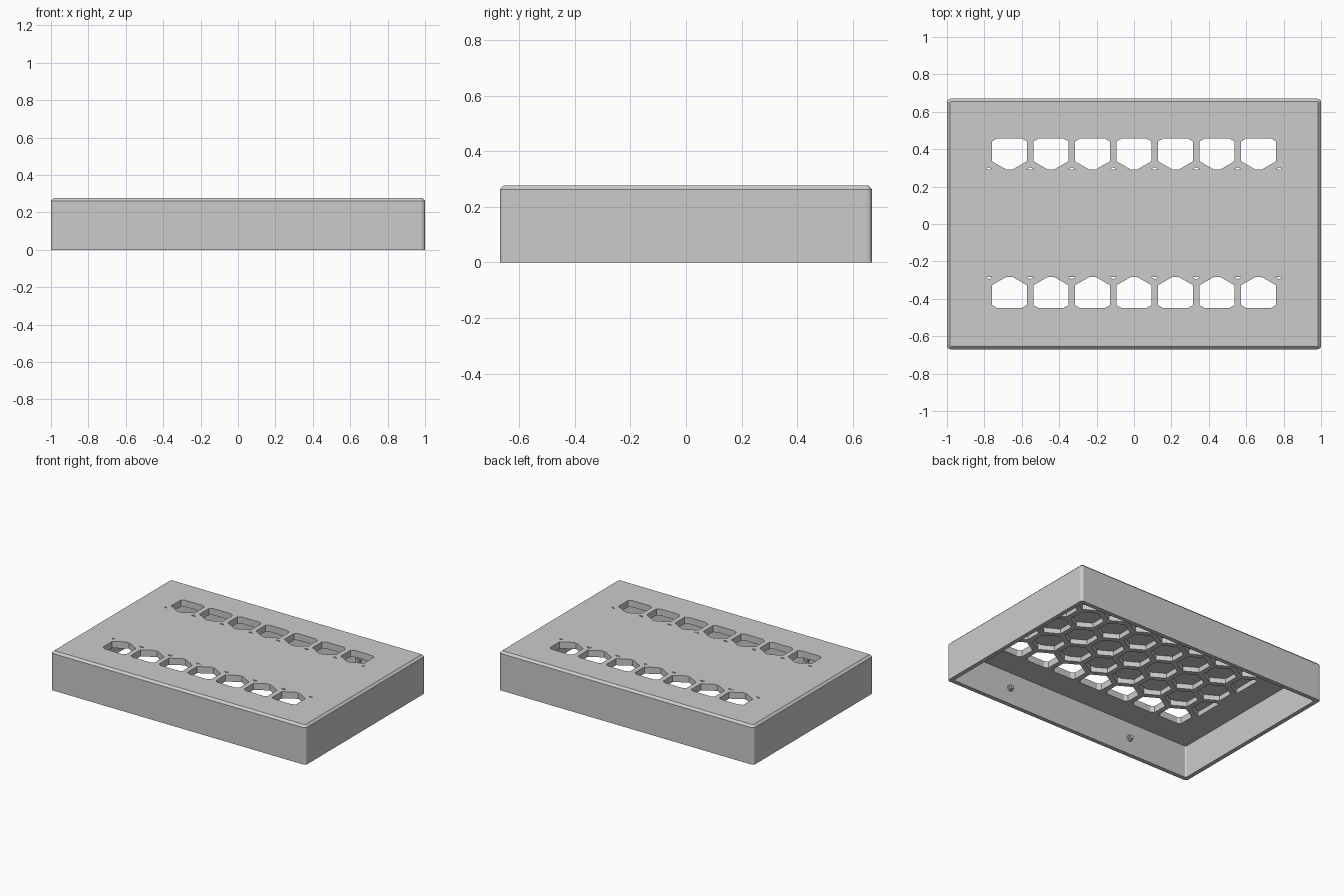
import bpy, bmesh, math
from mathutils import Matrix

if "Cube" in bpy.data.objects:
    bpy.data.objects.remove(bpy.data.objects["Cube"])

HX, HY, TOP, CEIL, WALL, CHAMFER = 1.0, 0.67, 0.277, 0.23, 0.03, 0.015
PITCH, ROW, RADIUS = 0.222, 0.1922, 0.107
CLIP_X, CLIP_Y, COVER_Y, SHIFT_Y = 0.785, 0.452, 0.287, 0.004
POCKET_TOP = 0.265

grey = bpy.data.materials.new("plastic_grey")
grey.use_nodes = True
colour = (0.6, 0.6, 0.6, 1)
grey.diffuse_color = colour
grey.node_tree.nodes["Principled BSDF"].inputs["Base Color"].default_value = colour


def make_object(name, bm):
    mesh = bpy.data.meshes.new(name)
    bmesh.ops.recalc_face_normals(bm, faces=bm.faces[:])
    bm.to_mesh(mesh)
    bm.free()
    mesh.materials.clear()
    mesh.materials.append(grey)
    obj = bpy.data.objects.new(name, mesh)
    bpy.context.collection.objects.link(obj)
    return obj


def rounded_rectangle(inset, radius, steps=4):
    """Counter-clockwise outline of the cover, moved inward by inset."""
    points = []
    corners = ((1, 1), (-1, 1), (-1, -1), (1, -1))
    for quarter, (sx, sy) in enumerate(corners):
        for i in range(steps + 1):
            a = (quarter + i / steps) * math.pi / 2
            points.append((sx * (HX - inset - radius) + radius * math.cos(a),
                           sy * (HY - inset - radius) + radius * math.sin(a)))
    return points


def clip(polygon, axis, sign, limit):
    """Keep the part of a polygon where sign * coordinate <= limit."""
    kept = []
    for p, q in zip(polygon, polygon[1:] + polygon[:1]):
        dp, dq = sign * p[axis] - limit, sign * q[axis] - limit
        if dp <= 0:
            kept.append(p)
        if dp * dq < 0:
            t = dp / (dp - dq)
            kept.append((p[0] + t * (q[0] - p[0]), p[1] + t * (q[1] - p[1])))
    return kept


def honeycomb(rows, limits):
    cells = []
    for row in rows:
        for col in range(-4, 5):
            x = (col + 0.5 * (row % 2)) * PITCH
            cell = [(x - RADIUS * math.sin(a * math.pi / 3),
                     row * ROW + RADIUS * math.cos(a * math.pi / 3)) for a in range(6)]
            for limit in limits:
                cell = clip(cell, *limit)
            if len(cell) > 2:
                cells.append([(px, py + SHIFT_Y) for px, py in cell])
    return cells


def plate(name, outline, holes, z0, z1):
    """Flat plate with holes, from a filled and extruded outline."""
    curve = bpy.data.curves.new(name, 'CURVE')
    curve.dimensions = '2D'
    curve.fill_mode = 'BOTH'
    curve.extrude = (z1 - z0) / 2
    for loop in [outline] + holes:
        spline = curve.splines.new('POLY')
        spline.points.add(len(loop) - 1)
        for point, (x, y) in zip(spline.points, loop):
            point.co = (x, y, 0, 1)
        spline.use_cyclic_u = True
    source = bpy.data.objects.new(name + "_outline", curve)
    bpy.context.collection.objects.link(source)
    graph = bpy.context.evaluated_depsgraph_get()
    mesh = bpy.data.meshes.new_from_object(source.evaluated_get(graph))
    bm = bmesh.new()
    bm.from_mesh(mesh)
    bpy.data.objects.remove(source)
    bpy.data.curves.remove(curve)
    bpy.data.meshes.remove(mesh)
    bmesh.ops.remove_doubles(bm, verts=bm.verts[:], dist=1e-5)
    bmesh.ops.translate(bm, verts=bm.verts[:], vec=(0, 0, (z0 + z1) / 2))
    for face in bm.faces:
        face.smooth = False
    return make_object(name, bm)


# Side walls: closed profile of (inset, height, corner radius) rings
profile = ((0, 0, 0.02), (0, TOP - CHAMFER, 0.02), (CHAMFER, TOP, 0.008),
           (WALL, CEIL, 0.012), (WALL, 0, 0.012))
bm = bmesh.new()
rings = [[bm.verts.new((x, y, z)) for x, y in rounded_rectangle(inset, radius)]
         for inset, z, radius in profile]
for lower, upper in zip(rings, rings[1:] + rings[:1]):
    for i in range(len(lower)):
        bm.faces.new((lower[i - 1], lower[i], upper[i], upper[i - 1]))
make_object("side_walls", bm)

# Underside of the roof: full honeycomb of pockets
sides = [(0, 1, CLIP_X), (0, -1, CLIP_X)]
pockets = honeycomb(range(-2, 3), sides + [(1, 1, CLIP_Y), (1, -1, CLIP_Y)])
plate("honeycomb_roof", rounded_rectangle(WALL - 0.005, 0.012), pockets, CEIL, POCKET_TOP)

# Top skin: only the outer rows break through, along both long sides
slots = []
for s in (-1, 1):
    slots += honeycomb((s, 2 * s), sides + [(1, s, CLIP_Y), (1, -s, -COVER_Y)])
plate("top_skin", rounded_rectangle(CHAMFER, 0.008), slots, POCKET_TOP, TOP)

# Small stepped studs inside the long walls
for sy, side in ((-1, "front"), (1, "back")):
    for sx, hand in ((-1, "right"), (1, "left")):
        bm = bmesh.new()
        for radius, length in ((0.022, 0.012), (0.013, 0.026)):
            place = (Matrix.Translation((sx * 0.5, sy * (HY - WALL - length / 2 + 0.002), 0.115))
                     @ Matrix.Rotation(math.pi / 2, 4, 'X'))
            bmesh.ops.create_cone(bm, cap_ends=True, segments=20, radius1=radius,
                                  radius2=radius, depth=length + 0.004, matrix=place)
        make_object(f"{side}_{hand}_stud", bm)
